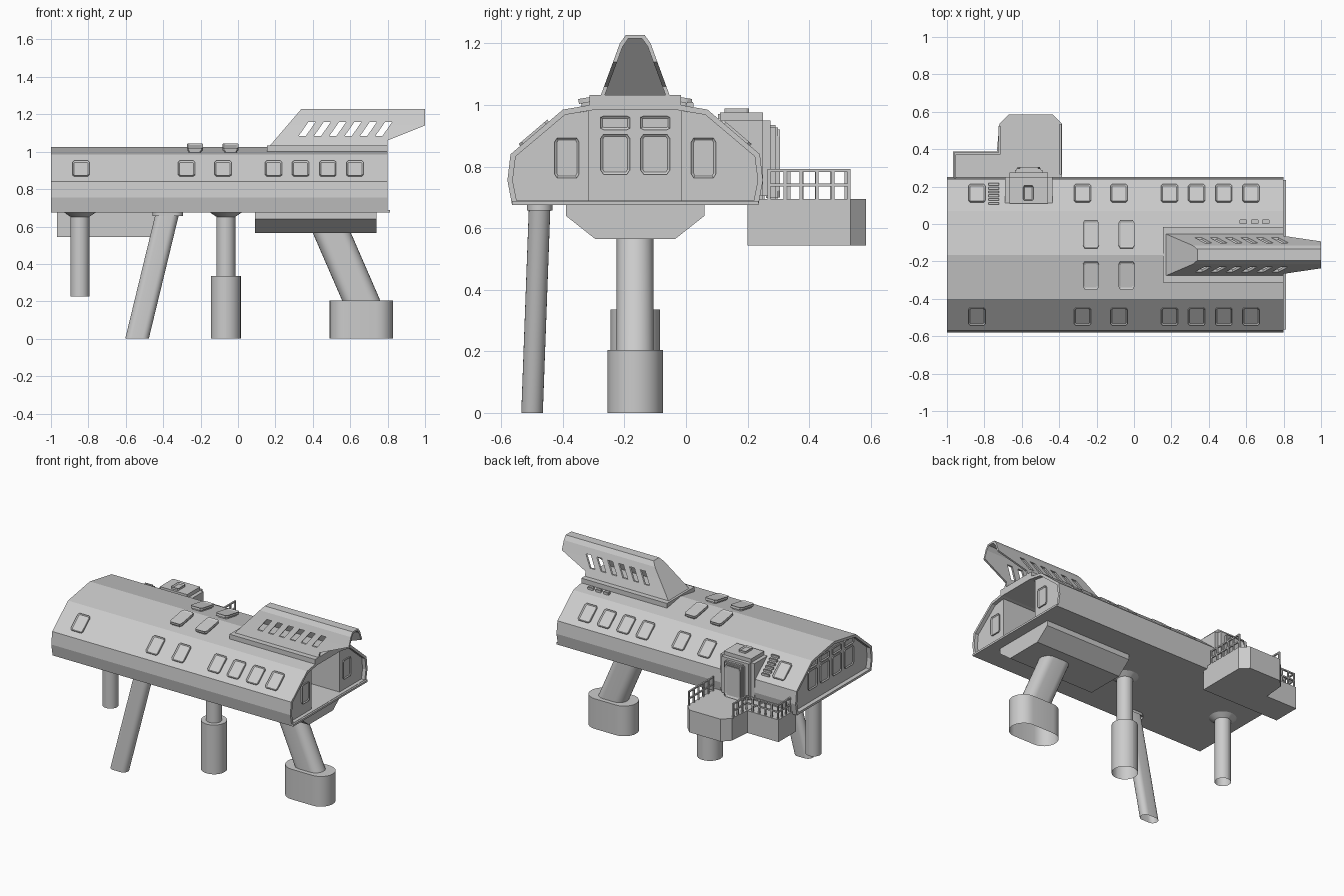
import bpy, bmesh, math
from mathutils import Vector, Matrix

if "Cube" in bpy.data.objects:
    bpy.data.objects.remove(bpy.data.objects["Cube"], do_unlink=True)

grey = bpy.data.materials.new("pale_grey")
grey.use_nodes = True
grey.diffuse_color = (0.6, 0.6, 0.6, 1)
grey.node_tree.nodes["Principled BSDF"].inputs["Base Color"].default_value = (0.6, 0.6, 0.6, 1)

MID = -0.165  # centre line of the hull


def finish(name, bm):
    bmesh.ops.recalc_face_normals(bm, faces=bm.faces)
    me = bpy.data.meshes.new(name)
    bm.to_mesh(me)
    bm.free()
    me.materials.append(grey)
    ob = bpy.data.objects.new(name, me)
    bpy.context.scene.collection.objects.link(ob)
    return ob


def bridge(bm, a, b):
    n = len(a)
    for i in range(n):
        j = (i + 1) % n
        bm.faces.new((a[i], a[j], b[j], b[i]))


def loft(name, loop_a, loop_b, caps="both"):
    """Skin two matching loops; strip caps suit symmetric bent ends."""
    bm = bmesh.new()
    a = [bm.verts.new(p) for p in loop_a]
    b = [bm.verts.new(p) for p in loop_b]
    bridge(bm, a, b)
    n = len(a)
    if caps == "strip":
        for l in (a, b):
            for i in range(n // 2 - 1):
                bm.faces.new((l[i], l[i + 1], l[n - 2 - i], l[n - 1 - i]))
    elif caps == "both":
        bm.faces.new(a)
        bm.faces.new(b)
    return finish(name, bm)


def along_x(name, pts, x0, x1):
    return loft(name, [(x0, y, z) for y, z in pts], [(x1, y, z) for y, z in pts])


def along_z(name, pts, z0, z1):
    return loft(name, [(x, y, z0) for x, y in pts], [(x, y, z1) for x, y in pts])


def box(name, lo, hi, bevel=0):
    bm = bmesh.new()
    bmesh.ops.create_cube(bm, size=1)
    for v in bm.verts:
        v.co = [(l + h) / 2 + c * (h - l) for l, h, c in zip(lo, hi, v.co)]
    if bevel:
        bmesh.ops.bevel(bm, geom=bm.edges[:], offset=bevel, segments=2, affect='EDGES')
    return finish(name, bm)


def panel(name, centre, normal, up, w, h, t=0.008, rim=0.008):
    """Chamfered plate with a sunken middle."""
    n, u = Vector(normal).normalized(), Vector(up).normalized()
    m = Matrix((u.cross(n), u, n)).transposed()
    bm = bmesh.new()
    bmesh.ops.create_cube(bm, size=1)
    bmesh.ops.bevel(bm, geom=[e for e in bm.edges if abs(e.verts[0].co.z - e.verts[1].co.z) > .5],
                    offset=0.1, segments=1, affect='EDGES')
    for v in bm.verts:
        v.co = (v.co.x * w, v.co.y * h, v.co.z * 2 * t)
    top = max(bm.faces, key=lambda f: f.calc_center_median().z)
    bmesh.ops.inset_region(bm, faces=[top], thickness=rim, depth=0)
    for v in top.verts:
        v.co.z -= t * 0.7
    for v in bm.verts:
        v.co = m @ v.co + Vector(centre)
    return finish(name, bm)


def stadium(c, r, s, seg=12):
    """Rounded loop of radius r, stretched by s each way along x."""
    pts = []
    for side in (1, -1):
        for i in range(seg + 1):
            t = math.pi * (i / seg - 0.5)
            pts.append((c[0] + side * (s + r * math.cos(t)), c[1] + side * r * math.sin(t), c[2]))
    return pts


def tube(name, top, bottom, r, s=0.0005, r2=None, closed_top=True):
    ob = loft(name, stadium(top, r, s), stadium(bottom, r2 or r, s), "none")
    if closed_top:
        bm = bmesh.new()
        bm.from_mesh(ob.data)
        bm.verts.ensure_lookup_table()
        bm.faces.new(list(reversed([v for v in bm.verts[:len(bm.verts) // 2]])))
        bmesh.ops.recalc_face_normals(bm, faces=bm.faces)
        bm.to_mesh(ob.data)
        bm.free()
    bpy.ops.object.select_all(action='DESELECT')
    ob.select_set(True)
    bpy.context.view_layer.objects.active = ob
    bpy.ops.object.shade_smooth_by_angle(angle=math.radians(35))
    return ob


def mirrored(half):
    return [(MID - d, z) for d, z in half] + [(MID + d, z) for d, z in reversed(half) if d > 0]


# Hull: open shell, recessed core and two end blocks around the bay
outer = [(0.40, 0.675), (0.415, 0.755), (0.405, 0.84), (0.235, 0.985), (0, 1.025)]
inner = [(0.385, 0.69), (0.398, 0.755), (0.388, 0.833), (0.228, 0.968), (0, 1.007)]
bm = bmesh.new()
rings = [[bm.verts.new((x, y, z)) for y, z in mirrored(h)]
         for x, h in ((-1, outer), (0.8, outer), (0.8, inner), (-1, inner))]
for k in range(4):
    bridge(bm, rings[k], rings[(k + 1) % 4])
finish("hull_shell", bm)
along_x("hull_core", mirrored(inner), -0.97, 0.4)
for side in (-1, 1):
    pts = [(MID + side * d, z) for d, z in inner[:4] + [(0.15, 0.981), (0.15, 0.69)]]
    along_x("end_block", pts, 0.39, 0.775)
    panel("end_door", (0.775, MID + side * 0.222, 0.828), (1, 0, 0), (0, 0, 1), 0.08, 0.13)
box("sill", (0.78, MID - 0.40, 0.675), (0.812, MID + 0.40, 0.688))

# Bay wall and rear wall panels
for x, n, offs in ((0.4, 1, (-0.065, 0.065)), (-0.97, -1, (-0.195, -0.065, 0.065, 0.195))):
    for d in offs:
        panel("wall_window", (x, MID + d, 0.84), (n, 0, 0), (0, 0, 1), 0.095, 0.13)
        panel("upper_window", (x, MID + d, 0.942), (n, 0, 0), (0, 0, 1), 0.095, 0.045)


# Windows along both slopes
def slope(x, t, side):
    return ((x, MID + side * (0.405 - 0.17 * t), 0.84 + 0.145 * t),
            (0, side * 0.145, 0.17), (0, -side * 0.17, 0.145))


for side in (-1, 1):
    for x in (-0.84, -0.275, -0.08, 0.19, 0.335, 0.48, 0.625):
        panel("side_window", *slope(x, 0.46, side), 0.09, 0.122)
# Roof hatches, vents and ladder rungs
for x in (-0.23, -0.04):
    for side in (-1, 1):
        y = MID + side * 0.11
        tilt = (0, side * 0.04, 0.235)
        panel("hatch_base", (x, y, 1.008), tilt, (0, 1, -side * 0.17), 0.07, 0.13, 0.015)
        panel("hatch_lid", (x, y, 1.024), tilt, (0, 1, -side * 0.17), 0.085, 0.15, 0.008, 0.012)
for x in (0.585, 0.645, 0.705):
    box("roof_vent", (x - 0.02, 0.0, 0.985), (x + 0.02, 0.025, 1.01), 0.003)
for i in range(6):
    c = slope(-0.75, 0.2 + 0.12 * i, 1)[0]
    box("ladder_rung", (c[0] - 0.028, c[1], c[2]), (c[0] + 0.028, c[1] + 0.012, c[2] + 0.014))

# Hollow roof fin with slanted slots
box("fin_base", (0.155, MID - 0.148, 0.985), (0.80, MID + 0.148, 1.032))


def fin_loops(rows):
    mirror = rows + rows[::-1]
    sign = [-1] * len(rows) + [1] * len(rows)
    return [[(r[k], MID + s * r[0], r[1]) for r, s in zip(mirror, sign)] for k in (2, 3)]


front = lambda z: 0.16 + (z - 1.02) * 0.857
levels = [(0.116, 1.02, 0.80), (0.1013, 1.06, 0.80), (0.0718, 1.14, 1.0), (0.05, 1.2, 1.0), (0.03, 1.228, 1.0)]
fin = loft("roof_fin", *fin_loops([(h, z, front(z), x) for h, z, x in levels]), "strip")
cavity = [(h - 0.013, z, front(z) + 0.03, 1.1) for h, z in ((0.1234, 1.0), (0.0535, 1.19), (0.035, 1.216))]
cutters = [loft("fin_cavity", *fin_loops(cavity), "strip")]
for i in range(6):
    x = 0.325 + 0.082 * i
    slot = [(x, 1.085), (x + 0.038, 1.085), (x + 0.09, 1.16), (x + 0.052, 1.16)]
    cutters.append(loft("fin_slot", [(a, MID - 0.3, b) for a, b in slot], [(a, MID + 0.3, b) for a, b in slot]))
for c in cutters:
    c.hide_render = True
    mod = fin.modifiers.new("cut", 'BOOLEAN')
    mod.operation, mod.object, mod.solver = 'DIFFERENCE', c, 'EXACT'
bpy.context.view_layer.update()
fin_mesh = bpy.data.meshes.new_from_object(fin.evaluated_get(bpy.context.evaluated_depsgraph_get()))
fin.modifiers.clear()
fin.data = fin_mesh
for c in cutters:
    bpy.data.objects.remove(c, do_unlink=True)

# Keel under the bay
along_x("keel", mirrored([(0.225, 0.68), (0.225, 0.64), (0.13, 0.565)]), 0.09, 0.74)

# Legs, feet and flanges
tube("main_leg", (0.50, MID, 0.57), (0.665, MID, 0.19), 0.06, 0.042)
tube("main_foot", (0.66, MID, 0.205), (0.66, MID, 0), 0.09, 0.08)
tube("middle_leg", (-0.065, MID, 0.68), (-0.065, MID, 0.32), 0.05)
tube("middle_foot", (-0.065, MID, 0.335), (-0.065, MID, 0), 0.08)
tube("rear_leg", (-0.845, MID, 0.68), (-0.845, MID, 0.225), 0.05)
for x in (-0.065, -0.845):
    tube("leg_flange", (x, MID, 0.677), (x, MID, 0.652), 0.087, r2=0.05)
tube("side_strut", (-0.375, -0.475, 0.68), (-0.54, -0.5, 0), 0.035, 0.028)
tube("strut_flange", (-0.375, -0.475, 0.677), (-0.375, -0.475, 0.657), 0.042, 0.04)

# Deck with railings
along_z("deck", [(-0.75, 0.2), (-0.72, 0.535), (-0.67, 0.585), (-0.435, 0.585), (-0.385, 0.535), (-0.385, 0.2)],
        0.543, 0.695)
box("side_deck", (-0.967, 0.2, 0.543), (-0.72, 0.387, 0.694))


def rail(p, q, posts):
    p, q = Vector(p), Vector(q)
    for i in range(posts):
        c = p.lerp(q, i / (posts - 1))
        box("rail_post", (c.x - 0.005, c.y - 0.005, 0.69), (c.x + 0.005, c.y + 0.005, 0.79))
    for z in (0.74, 0.787):
        box("rail_bar", (min(p.x, q.x) - 0.005, min(p.y, q.y) - 0.005, z - 0.004),
            (max(p.x, q.x) + 0.005, max(p.y, q.y) + 0.005, z + 0.005))


rail((-0.393, 0.27), (-0.393, 0.53), 6)
rail((-0.957, 0.25), (-0.957, 0.377), 4)
rail((-0.957, 0.377), (-0.72, 0.377), 6)
rail((-0.72, 0.377), (-0.72, 0.52), 4)

# Entry tower with door and top hatch
box("entry_tower", (-0.69, 0.085, 0.68), (-0.435, 0.275, 0.975), 0.025)
box("door_frame", (-0.635, 0.26, 0.69), (-0.49, 0.298, 0.935), 0.008)
panel("entry_door", (-0.562, 0.298, 0.81), (0, 1, 0), (0, 0, 1), 0.12, 0.22, 0.008, 0.015)
panel("tower_hatch", (-0.565, 0.165, 0.977), (0, 0, 1), (0, 1, 0), 0.055, 0.08, 0.012)
